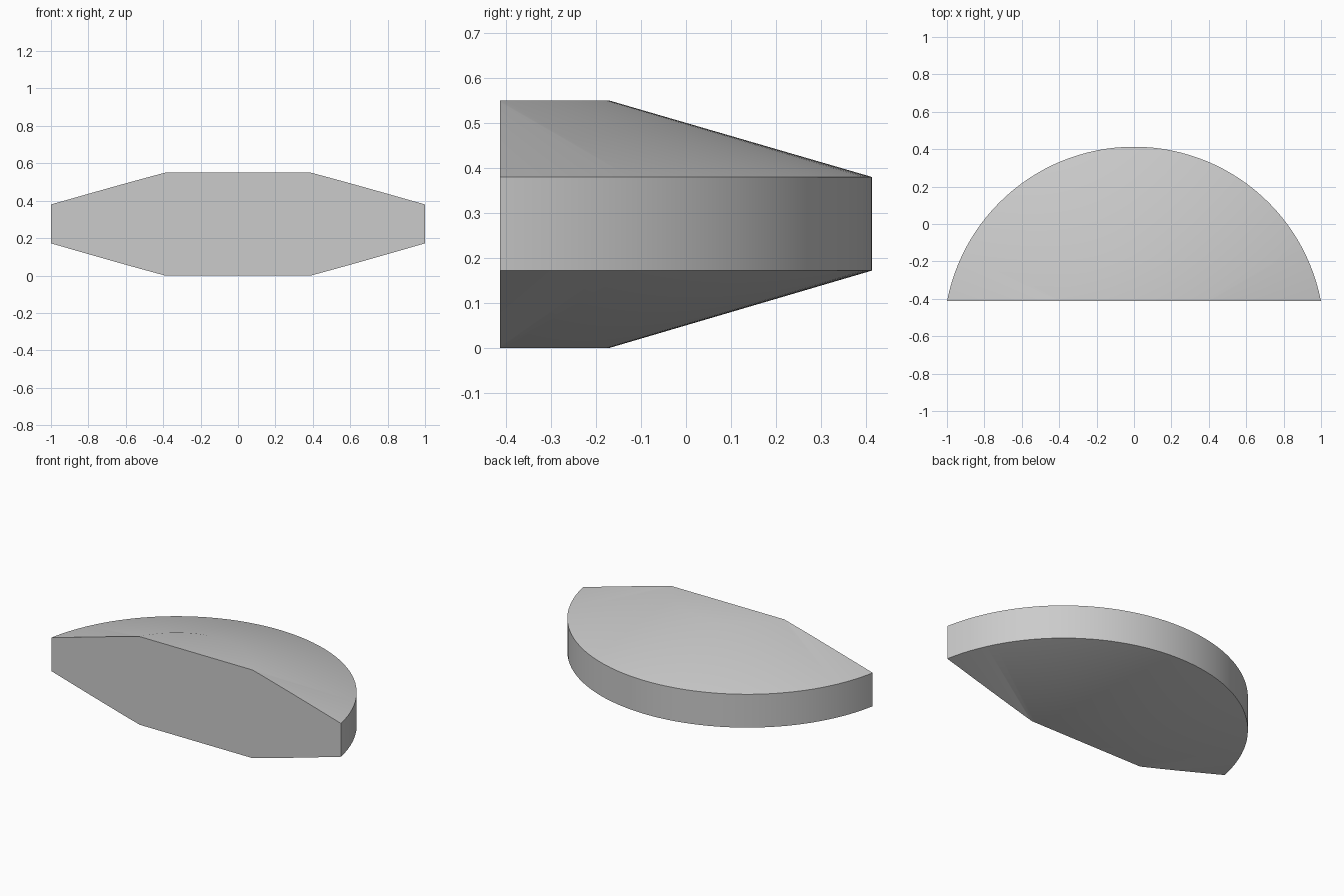
import bpy
import bmesh
import math
from mathutils import Vector

if "Cube" in bpy.data.objects:
    bpy.data.objects.remove(bpy.data.objects["Cube"], do_unlink=True)

# Dimensions
OUTER_R, INNER_R = 1.018, 0.434
HEIGHT, RIM_LOW, RIM_HIGH = 0.55, 0.172, 0.38
FRONT_Y = -0.413
AXIS = Vector((0, -0.605, 0))
SEGMENTS = 128

# Material
grey = bpy.data.materials.new("light_grey")
grey.use_nodes = True
colour = (0.6, 0.6, 0.6, 1)
grey.diffuse_color = colour
grey.node_tree.nodes["Principled BSDF"].inputs["Base Color"].default_value = colour

# Turned profile: lower cone, upright rim, upper cone
bm = bmesh.new()
profile = [(INNER_R, 0), (OUTER_R, RIM_LOW), (OUTER_R, RIM_HIGH), (INNER_R, HEIGHT)]
verts = [bm.verts.new(AXIS + Vector((0, r, z))) for r, z in profile]
edges = [bm.edges.new(pair) for pair in zip(verts, verts[1:])]
bmesh.ops.spin(bm, geom=verts + edges, cent=AXIS, axis=(0, 0, 1),
               angle=math.tau, steps=SEGMENTS)
bmesh.ops.remove_doubles(bm, verts=bm.verts[:], dist=0.0005)

# Flat top and bottom
bmesh.ops.holes_fill(bm, edges=[e for e in bm.edges if e.is_boundary], sides=0)

# Straight cut that makes the flat front
bmesh.ops.bisect_plane(bm, geom=bm.verts[:] + bm.edges[:] + bm.faces[:],
                       plane_co=(0, FRONT_Y, 0), plane_no=(0, 1, 0),
                       clear_inner=True)
bmesh.ops.holes_fill(bm, edges=[e for e in bm.edges if e.is_boundary], sides=0)
bmesh.ops.recalc_face_normals(bm, faces=bm.faces[:])

mesh = bpy.data.meshes.new("cut_disc")
bm.to_mesh(mesh)
bm.free()
mesh.materials.append(grey)
disc = bpy.data.objects.new("cut_disc", mesh)
bpy.context.collection.objects.link(disc)

# Soft shading around the curve, crisp rim and front edges
bpy.ops.object.select_all(action="DESELECT")
disc.select_set(True)
bpy.context.view_layer.objects.active = disc
bpy.ops.object.shade_smooth_by_angle(angle=math.radians(30))
